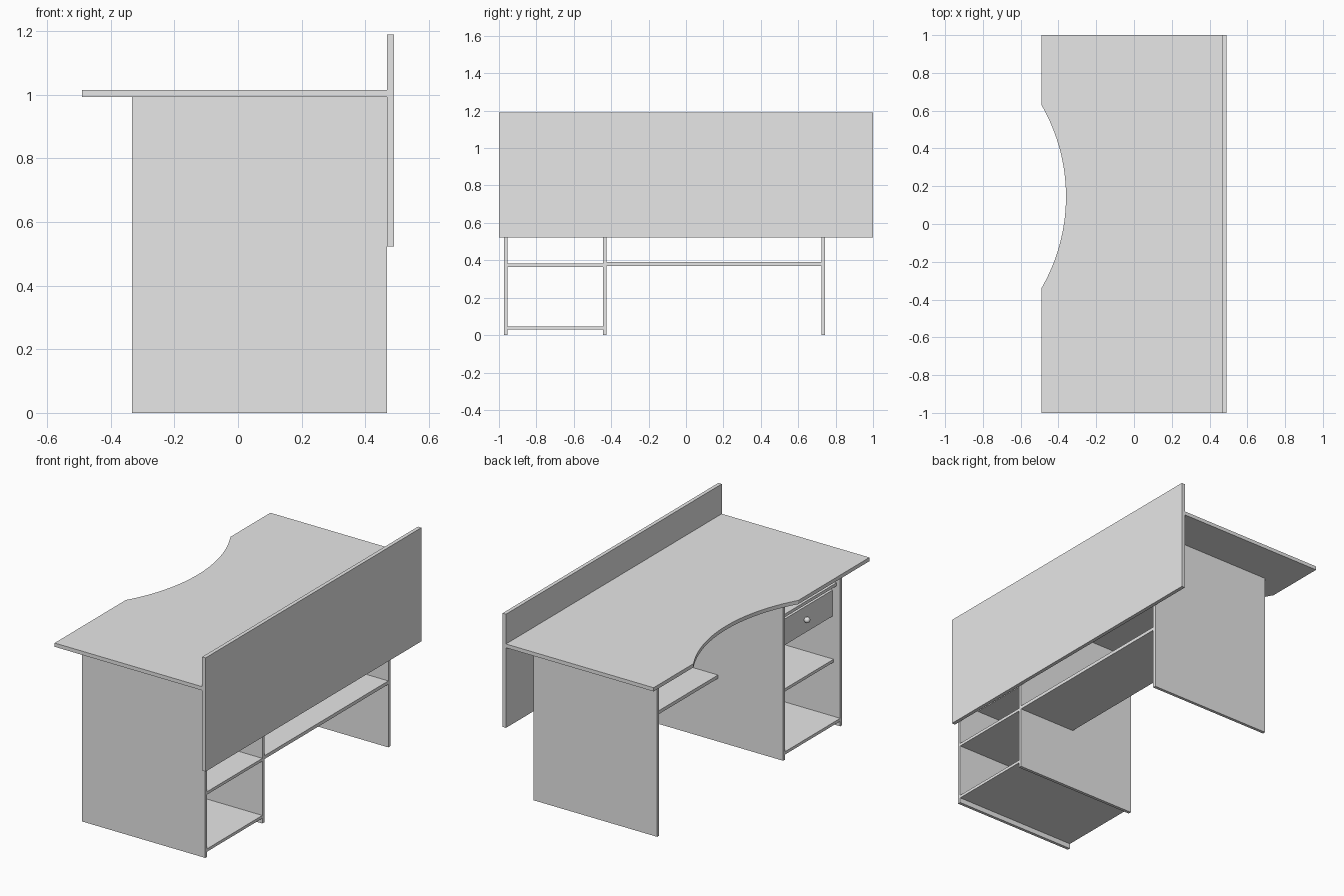
import bpy, bmesh, math

if "Cube" in bpy.data.objects:
    bpy.data.objects.remove(bpy.data.objects["Cube"])

grey = bpy.data.materials.new("light_grey_board")
grey.diffuse_color = (0.8, 0.8, 0.8, 1)
grey.use_nodes = True
grey.node_tree.nodes["Principled BSDF"].inputs["Base Color"].default_value = grey.diffuse_color


def finish(name, bm):
    bmesh.ops.recalc_face_normals(bm, faces=bm.faces)
    mesh = bpy.data.meshes.new(name)
    bm.to_mesh(mesh)
    bm.free()
    mesh.materials.append(grey)
    obj = bpy.data.objects.new(name, mesh)
    bpy.context.collection.objects.link(obj)
    return obj


def board(name, x, y, z):
    """Flat board given as (min, max) ranges on each axis."""
    bm = bmesh.new()
    bmesh.ops.create_cube(bm, size=1)
    for v in bm.verts:
        v.co = [r[0] if c < 0 else r[1] for c, r in zip(v.co, (x, y, z))]
    return finish(name, bm)


FRONT, BACK = -0.333, 0.468
TOP_Z, TOP = 0.993, 1.015

# Worktop with a curved cut-out on the sitting side
cy, half, depth, edge = 0.145, 0.485, 0.13, -0.49
radius = (half ** 2 + depth ** 2) / (2 * depth)
cx = edge + depth - radius
sweep = math.asin(half / radius)
steps = 32
outline = [(BACK, -1), (BACK, 1), (edge, 1)]
for i in range(steps + 1):
    a = sweep * (1 - 2 * i / steps)
    outline.append((cx + radius * math.cos(a), cy + radius * math.sin(a)))
outline.append((edge, -1))
bm = bmesh.new()
face = bm.faces.new([bm.verts.new((x, y, TOP_Z)) for x, y in outline])
new = bmesh.ops.extrude_face_region(bm, geom=[face])["geom"]
bmesh.ops.translate(bm, vec=(0, 0, TOP - TOP_Z),
                    verts=[g for g in new if isinstance(g, bmesh.types.BMVert)])
finish("worktop", bm)

# Modesty panel
board("modesty_panel", (BACK, 0.49), (-1, 1), (0.523, 1.19))

# Upright side panels
for name, y in (("pedestal_outer_side", -0.972), ("pedestal_inner_side", -0.443),
                ("end_side", 0.725)):
    board(name, (FRONT, BACK), (y, y + 0.018), (0, TOP_Z))

# Shelves
PED = (-0.954, -0.443)
board("pedestal_base", (FRONT, BACK), PED, (0.03, 0.047))
board("pedestal_shelf", (-0.29, BACK), PED, (0.365, 0.382))
board("pedestal_upper_shelf", (-0.31, BACK), PED, (0.818, 0.836))
board("foot_shelf", (0.09, BACK), (-0.425, 0.725), (0.37, 0.39))

# Drawer: front, sides, back and bottom
DX, DZ, T = (-0.285, 0.34), (0.634, 0.787), 0.016
DY = (-0.952, -0.445)
board("drawer_front", (DX[0], DX[0] + T), DY, DZ)
board("drawer_back", (DX[1] - T, DX[1]), DY, DZ)
inner = (DX[0] + T, DX[1] - T)
board("drawer_outer_side", inner, (DY[0], DY[0] + T), DZ)
board("drawer_inner_side", inner, (DY[1] - T, DY[1]), DZ)
board("drawer_bottom", inner, (DY[0] + T, DY[1] - T), (DZ[0], DZ[0] + T))

# Round drawer knob
bm = bmesh.new()
bmesh.ops.create_uvsphere(bm, u_segments=16, v_segments=10, radius=0.017)
bmesh.ops.translate(bm, verts=bm.verts, vec=(DX[0] - 0.012, -0.699, 0.712))
for f in bm.faces:
    f.smooth = True
finish("drawer_knob", bm)
